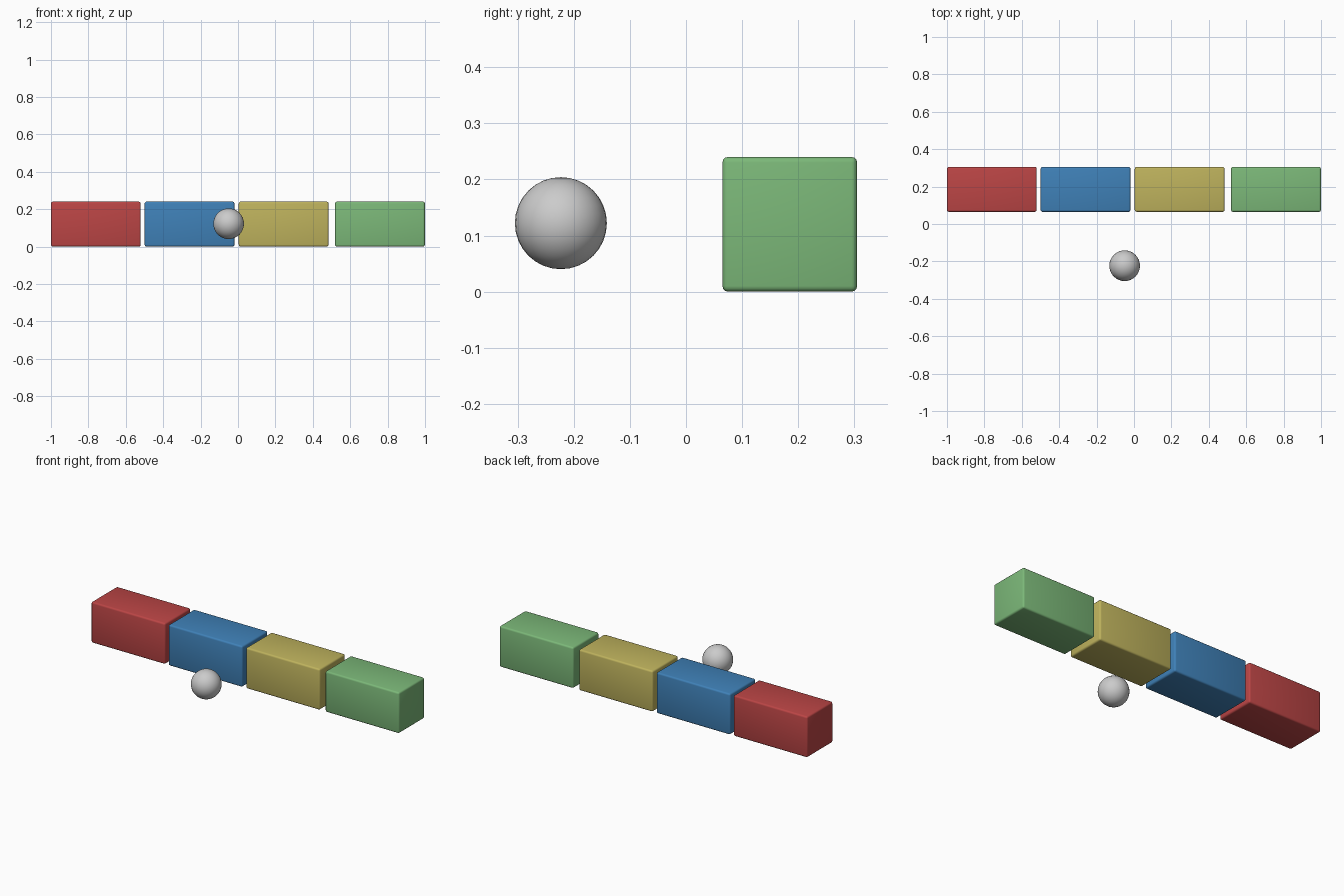
import bpy

if "Cube" in bpy.data.objects:
    bpy.data.objects.remove(bpy.data.objects["Cube"])


def material(name, rgb):
    mat = bpy.data.materials.new(name)
    mat.diffuse_color = (*rgb, 1)
    mat.use_nodes = True
    mat.node_tree.nodes["Principled BSDF"].inputs["Base Color"].default_value = mat.diffuse_color
    return mat


def block(name, x, rgb):
    bpy.ops.mesh.primitive_cube_add(size=1, location=(x, 0.185, 0.12))
    ob = bpy.context.object
    ob.name = name
    ob.scale = (0.48, 0.24, 0.24)
    bpy.ops.object.transform_apply(location=False, rotation=False, scale=True)
    bevel = ob.modifiers.new("rounded_edges", "BEVEL")
    bevel.width = 0.01
    bevel.segments = 3
    ob.data.materials.append(material(name + "_colour", rgb))
    bpy.ops.object.shade_smooth()


# Row of four coloured blocks with softened edges
for name, x, rgb in [
    ("red_block", -0.76, (0.50, 0.06, 0.06)),
    ("blue_block", -0.259, (0.05, 0.22, 0.48)),
    ("yellow_block", 0.244, (0.52, 0.45, 0.11)),
    ("green_block", 0.759, (0.20, 0.48, 0.19)),
]:
    block(name, x, rgb)

# Ball in front of the row
bpy.ops.mesh.primitive_uv_sphere_add(segments=32, ring_count=16, radius=0.082,
                                     location=(-0.05, -0.223, 0.122))
bpy.context.object.name = "ball"
bpy.ops.object.shade_smooth()
